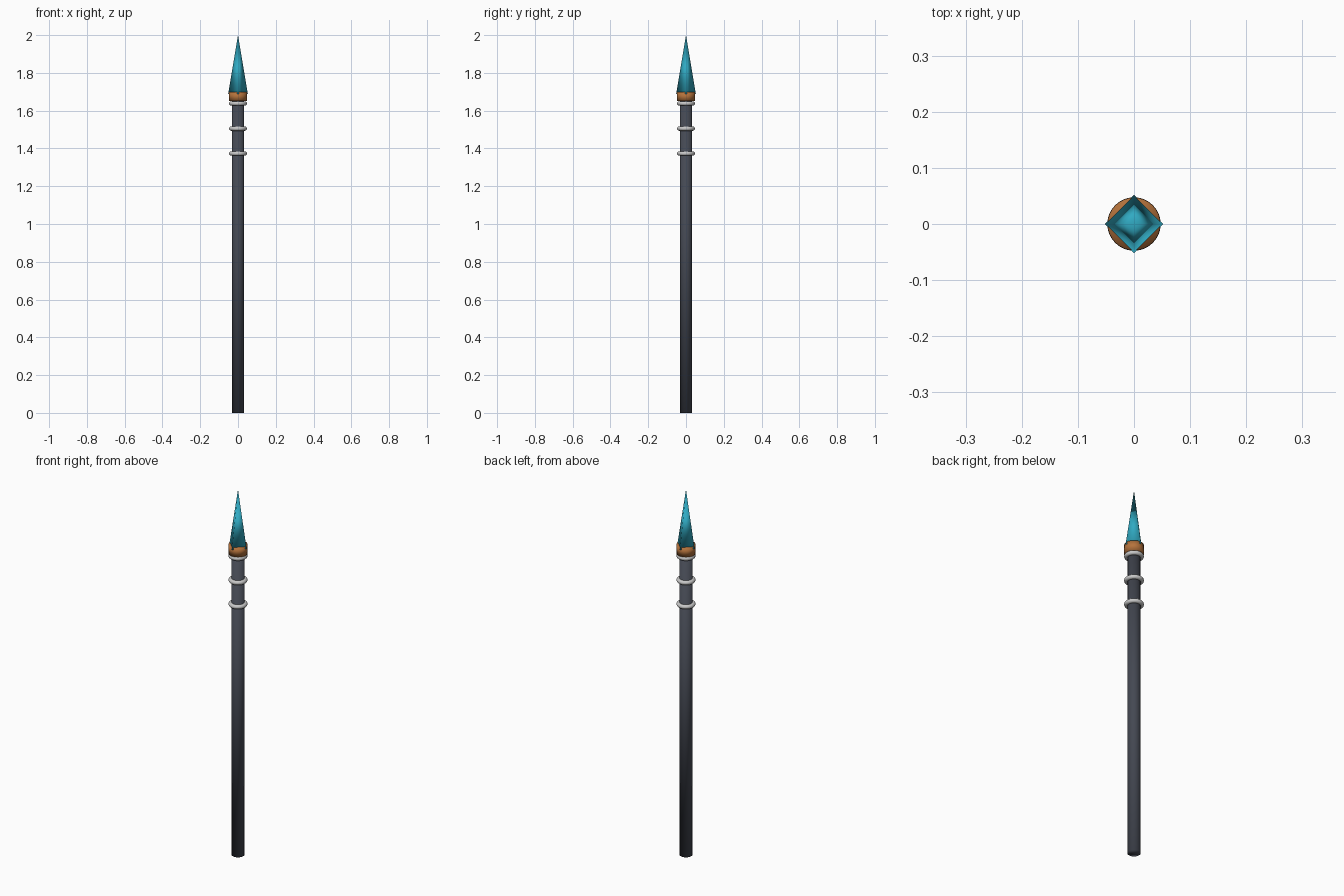
import bpy
import math

if "Cube" in bpy.data.objects:
    bpy.data.objects.remove(bpy.data.objects["Cube"])


def material(name, rgb):
    m = bpy.data.materials.new(name)
    m.diffuse_color = (*rgb, 1.0)
    m.use_nodes = True
    m.node_tree.nodes["Principled BSDF"].inputs["Base Color"].default_value = m.diffuse_color
    return m


GREY = material("dark slate", (0.058, 0.065, 0.085))
SILVER = material("silver", (0.58, 0.58, 0.58))
COPPER = material("copper", (0.46, 0.17, 0.045))
TEAL = material("teal", (0.03, 0.40, 0.54))


def finish(name, mat):
    ob = bpy.context.object
    ob.name = name
    ob.data.materials.append(mat)
    bpy.ops.object.shade_smooth()
    return ob


def cylinder(name, radius, z0, z1, mat):
    bpy.ops.mesh.primitive_cylinder_add(vertices=32, radius=radius, depth=z1 - z0,
                                        location=(0, 0, (z0 + z1) / 2))
    return finish(name, mat)


# Shaft and collar under the head
cylinder("shaft", 0.032, 0.0, 1.66, GREY)
cylinder("collar", 0.047, 1.65, 1.70, COPPER)

# Binding rings
for i, z in enumerate((1.373, 1.505, 1.638)):
    bpy.ops.mesh.primitive_torus_add(major_radius=0.036, minor_radius=0.0115,
                                     major_segments=48, minor_segments=12,
                                     location=(0, 0, z))
    finish(f"binding_ring_{i + 1}", SILVER)

# Four-sided spear head, corners on the x and y axes
bpy.ops.mesh.primitive_cone_add(vertices=4, radius1=0.052, radius2=0, depth=0.312,
                                location=(0, 0, 2.0 - 0.156))
finish("spear_head", TEAL)
